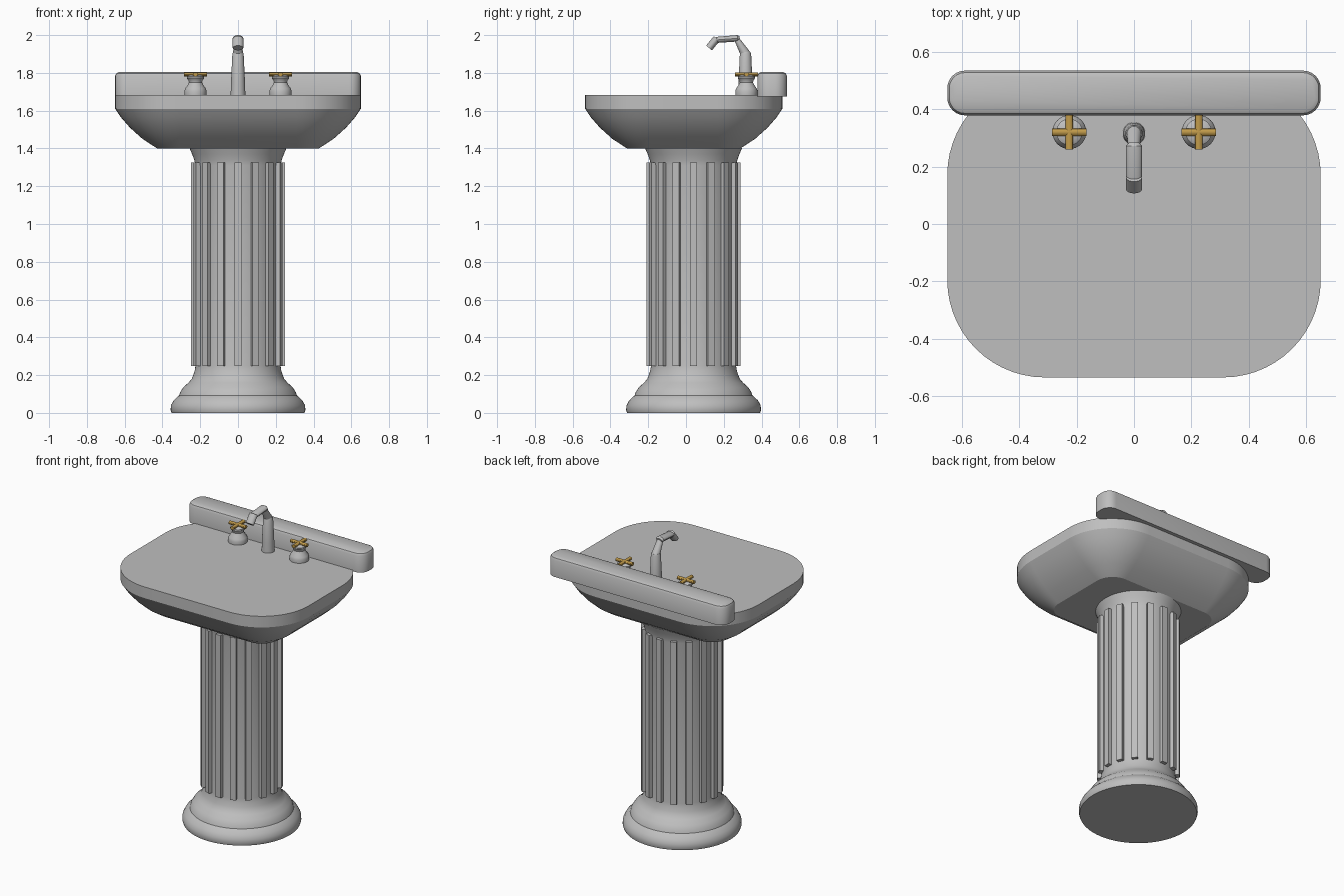
import bpy, bmesh, math
from mathutils import Vector, Matrix

cube = bpy.data.objects.get("Cube")
if cube:
    bpy.data.objects.remove(cube, do_unlink=True)


def material(name, rgb):
    m = bpy.data.materials.new(name)
    m.use_nodes = True
    m.diffuse_color = (*rgb, 1)
    m.node_tree.nodes["Principled BSDF"].inputs["Base Color"].default_value = (*rgb, 1)
    return m


PORCELAIN = material("grey porcelain", (0.52, 0.52, 0.52))
BRASS = material("brass", (0.54, 0.33, 0.07))


def finish(name, bm, mat, angle=30):
    bmesh.ops.recalc_face_normals(bm, faces=bm.faces)
    me = bpy.data.meshes.new(name)
    bm.to_mesh(me)
    bm.free()
    me.materials.append(mat)
    ob = bpy.data.objects.new(name, me)
    bpy.context.collection.objects.link(ob)
    bpy.ops.object.select_all(action='DESELECT')
    ob.select_set(True)
    bpy.context.view_layer.objects.active = ob
    bpy.ops.object.shade_smooth_by_angle(angle=math.radians(angle))
    return ob


def loft(name, rings, mat=PORCELAIN, angle=30):
    """Skin a stack of matching rings and cap both ends."""
    bm = bmesh.new()
    rows = [[bm.verts.new(p) for p in ring] for ring in rings]
    n = len(rows[0])
    for a, b in zip(rows, rows[1:]):
        for i in range(n):
            j = (i + 1) % n
            bm.faces.new((a[i], a[j], b[j], b[i]))
    bm.faces.new(rows[0][::-1])
    bm.faces.new(rows[-1])
    return finish(name, bm, mat, angle)


def lathe(name, profile, x, y, n=32):
    turn = [2 * math.pi * i / n for i in range(n)]
    return loft(name, [[(x + r * math.cos(a), y + r * math.sin(a), z) for a in turn]
                       for r, z in profile])


def rounded_rect(cy, hx, hy, r, z, steps=10):
    pts = []
    for k, (sx, sy) in enumerate([(1, 1), (-1, 1), (-1, -1), (1, -1)]):
        for i in range(steps + 1):
            a = math.pi / 2 * (k + i / steps)
            pts.append((sx * (hx - r) + r * math.cos(a),
                        cy + sy * (hy - r) + r * math.sin(a), z))
    return pts


def tube(name, path, n=20):
    """Elliptical tube in the y-z plane; path items are (y, z, half width, half thickness)."""
    rings = []
    for k, (y, z, rx, rn) in enumerate(path):
        p, q = path[max(k - 1, 0)], path[min(k + 1, len(path) - 1)]
        t = Vector((0, q[0] - p[0], q[1] - p[1])).normalized()
        nrm = Vector((0, -t.z, t.y))
        rings.append([Vector((rx * math.cos(a), y, z)) + nrm * (rn * math.sin(a))
                      for a in (2 * math.pi * i / n for i in range(n))])
    return loft(name, rings)


# Pedestal: moulded foot, shaft and flared neck
COL_Y = 0.04
lathe("pedestal_column", [
    (0.352, 0), (0.357, 0.015), (0.355, 0.04), (0.342, 0.065), (0.318, 0.088),
    (0.312, 0.092), (0.306, 0.11), (0.29, 0.135), (0.262, 0.16), (0.245, 0.18),
    (0.237, 0.2), (0.229, 0.225), (0.225, 0.25), (0.225, 1.31), (0.232, 1.34),
    (0.243, 1.37), (0.257, 1.402)], 0, COL_Y, 64)

# Sixteen raised ribs around the shaft
bm = bmesh.new()
for i in range(16):
    place = (Matrix.Translation((0, COL_Y, 0)) @ Matrix.Rotation(i * math.pi / 8, 4, 'Z')
             @ Matrix.Translation((0.232, 0, 0.787)) @ Matrix.Diagonal((0.032, 0.038, 1.076, 1)))
    bmesh.ops.create_cube(bm, size=1, matrix=place)
finish("column_ribs", bm, PORCELAIN)

# Basin: vertical rim over a curved bowl that insets towards the bottom
basin = [(1.40, 0.222), (1.45, 0.145), (1.51, 0.078), (1.565, 0.03), (1.61, 0), (1.684, 0)]
loft("basin", [rounded_rect(-0.012, 0.65 - o, 0.522 - o, 0.34 - o, z, 14) for z, o in basin])

# Backsplash with a bevelled top edge
splash = [(1.676, 0), (1.785, 0), (1.798, 0.007), (1.805, 0.02)]
loft("backsplash", [rounded_rect(0.456, 0.65 - o, 0.078 - o, 0.062 - o, z, 6) for z, o in splash])

# Taps with brass cross handles
for side, x in (("left", 0.225), ("right", -0.225)):
    y = 0.32
    lathe(side + "_tap_body", [
        (0.058, 1.682), (0.059, 1.705), (0.054, 1.718), (0.042, 1.735), (0.035, 1.75),
        (0.037, 1.76), (0.046, 1.772), (0.046, 1.78), (0.03, 1.789)], x, y)
    bm = bmesh.new()
    for axis in ('X', 'Y'):
        bmesh.ops.create_cone(bm, cap_ends=True, segments=12, radius1=0.013, radius2=0.013, depth=0.12,
                              matrix=Matrix.Translation((x, y, 1.792)) @ Matrix.Diagonal((1, 1, 0.85, 1))
                              @ Matrix.Rotation(math.pi / 2, 4, axis))
    finish(side + "_tap_handle", bm, BRASS)

# Spout: tapered post, slanted neck, flattened arm and angled nozzle
lathe("spout_post", [(0.039, 1.682), (0.037, 1.75), (0.03, 1.9), (0.026, 1.91)], 0, 0.315)
tube("spout_neck", [(0.318, 1.895, 0.027, 0.027), (0.268, 1.98, 0.02, 0.014)])
tube("spout_arm", [(0.282, 1.981, 0.018, 0.012), (0.272, 1.983, 0.028, 0.017),
                   (0.165, 1.975, 0.028, 0.016), (0.15, 1.973, 0.024, 0.012)])
tube("spout_nozzle", [(0.163, 1.982, 0.028, 0.02), (0.122, 1.932, 0.028, 0.02)])
